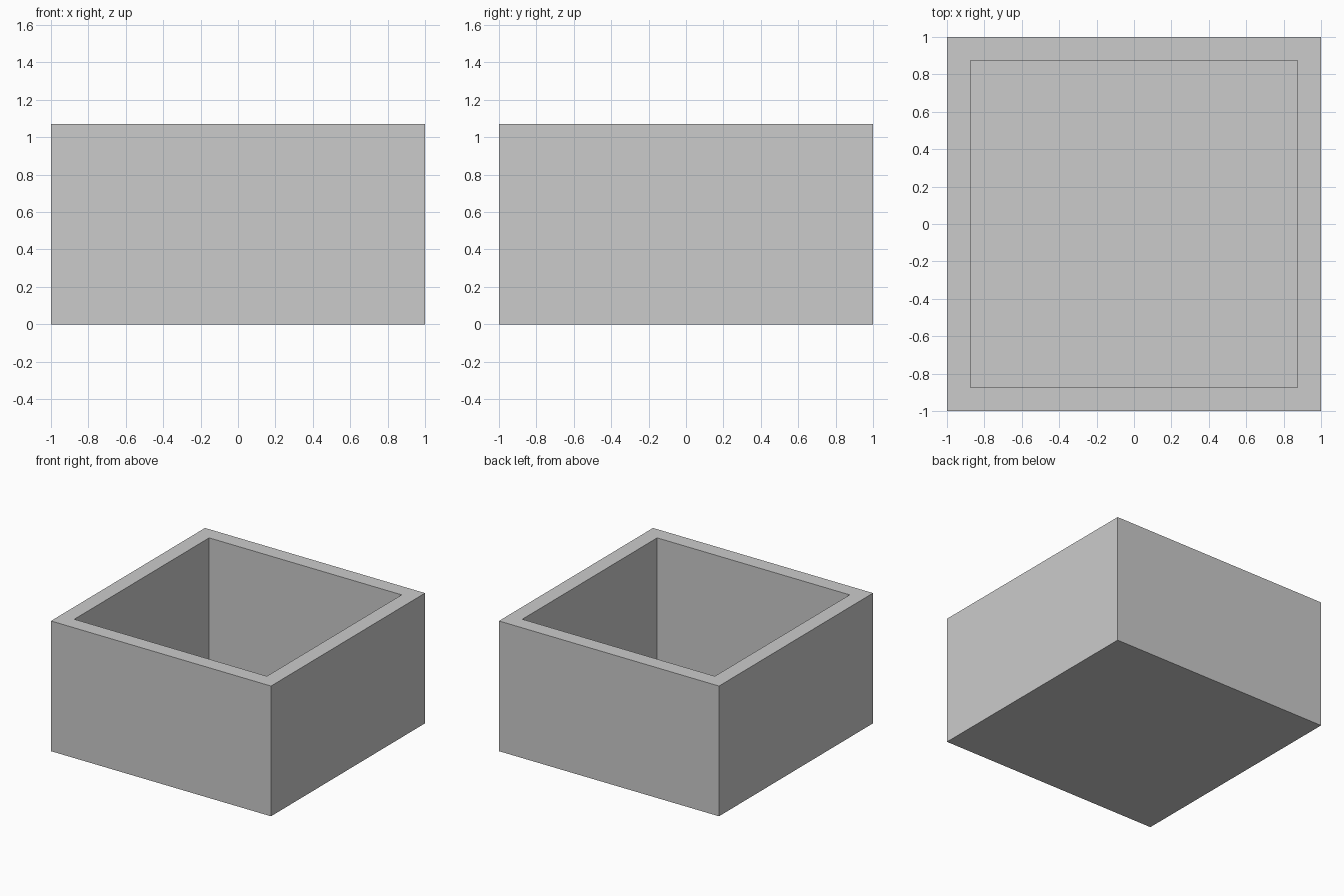
import bpy, bmesh

if "Cube" in bpy.data.objects:
    bpy.data.objects.remove(bpy.data.objects["Cube"])

HEIGHT, WALL, FLOOR = 1.07, 0.125, 0.07

# Solid block standing on the ground
bm = bmesh.new()
bmesh.ops.create_cube(bm, size=1)
for v in bm.verts:
    v.co = (v.co.x * 2, v.co.y * 2, (v.co.z + 0.5) * HEIGHT)

# Inset the top to make the rim, then push a copy down to form the cavity
bm.normal_update()
top = max(bm.faces, key=lambda f: f.calc_center_median().z)
bmesh.ops.inset_region(bm, faces=[top], thickness=WALL, use_even_offset=True)
ret = bmesh.ops.extrude_discrete_faces(bm, faces=[top])
for v in ret["faces"][0].verts:
    v.co.z = FLOOR
bmesh.ops.recalc_face_normals(bm, faces=bm.faces)

mesh = bpy.data.meshes.new("open_box")
bm.to_mesh(mesh)
bm.free()
box = bpy.data.objects.new("open_box", mesh)
bpy.context.collection.objects.link(box)
